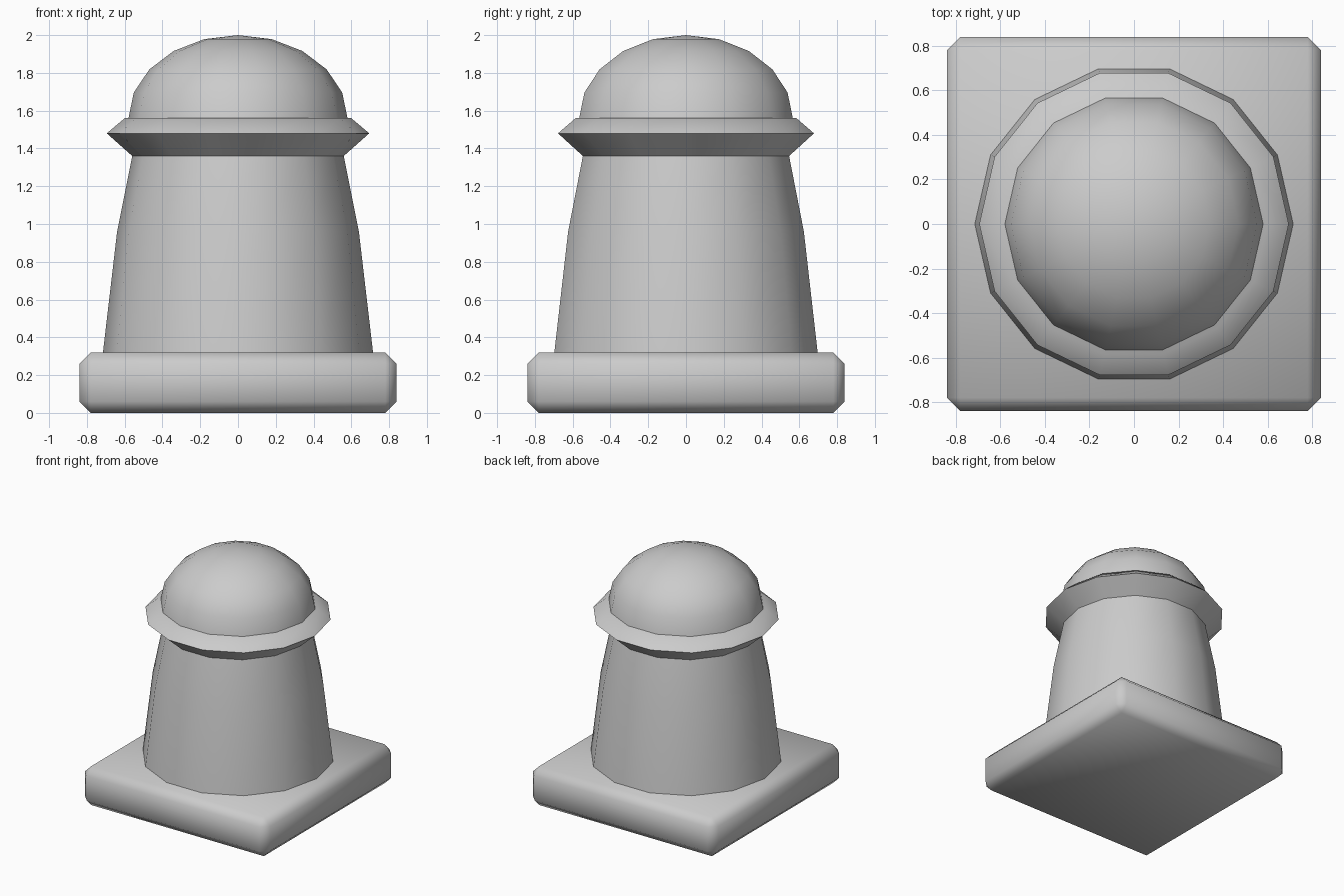
import bpy
import bmesh
import math

SIDES = 14

cube = bpy.data.objects.get("Cube")
if cube:
    bpy.data.objects.remove(cube, do_unlink=True)

# Single stone colour
stone = bpy.data.materials.new("light_grey")
stone.use_nodes = True
grey = (0.6, 0.6, 0.6, 1)
stone.diffuse_color = grey
stone.node_tree.nodes["Principled BSDF"].inputs["Base Color"].default_value = grey


def finish(name, bm):
    """Turn a bmesh into a named, smooth-shaded object."""
    bmesh.ops.recalc_face_normals(bm, faces=bm.faces)
    mesh = bpy.data.meshes.new(name)
    bm.to_mesh(mesh)
    bm.free()
    mesh.materials.append(stone)
    obj = bpy.data.objects.new(name, mesh)
    bpy.context.collection.objects.link(obj)
    bpy.ops.object.select_all(action='DESELECT')
    obj.select_set(True)
    bpy.context.view_layer.objects.active = obj
    bpy.ops.object.shade_smooth_by_angle(angle=math.radians(60))
    return obj


def lathe(name, profile, cap_top=False):
    """Spin a list of (radius, height) points around the z axis."""
    bm = bmesh.new()
    rings = []
    for r, z in profile:
        if r < 0.001:
            rings.append([bm.verts.new((0, 0, z))] * SIDES)
            continue
        angles = [math.tau * i / SIDES for i in range(SIDES)]
        rings.append([bm.verts.new((r * math.cos(a), r * math.sin(a), z)) for a in angles])
    for low, high in zip(rings, rings[1:]):
        for i in range(SIDES):
            j = (i + 1) % SIDES
            corners = [low[i], low[j], high[j], high[i]]
            bm.faces.new(list(dict.fromkeys(corners)))
    if cap_top:
        bm.faces.new(rings[-1])
    return finish(name, bm)


# Square plinth with chamfered edges
bm = bmesh.new()
bmesh.ops.create_cube(bm, size=1)
for v in bm.verts:
    v.co = (v.co.x * 1.68, v.co.y * 1.68, (v.co.z + 0.5) * 0.32)
bmesh.ops.bevel(bm, geom=bm.edges[:], offset=0.06, segments=1, affect='EDGES')
finish("plinth", bm)

# Tapered shaft and flared collar
lathe("shaft", [(0.715, 0.32), (0.64, 0.96), (0.56, 1.36)])
lathe("collar", [(0.56, 1.36), (0.695, 1.48), (0.60, 1.56)], cap_top=True)

# Flattened dome
steps = [math.radians(18 * i) for i in range(6)]
lathe("dome", [(0.58 * math.cos(a), 1.56 + 0.44 * math.sin(a)) for a in steps])
